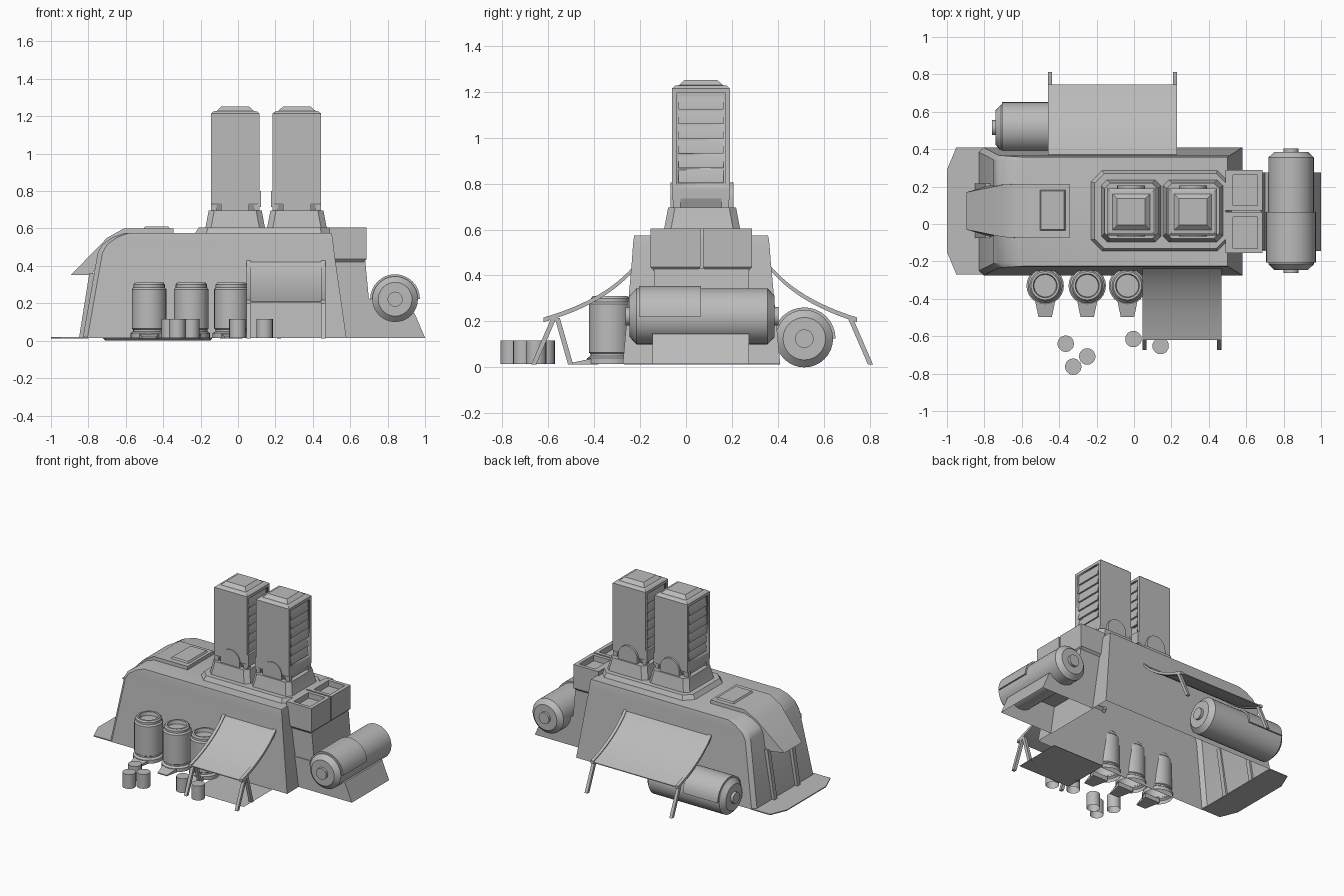
import bpy, bmesh, math

if "Cube" in bpy.data.objects:
    bpy.data.objects.remove(bpy.data.objects["Cube"])

grey = bpy.data.materials.new("plain_grey")
grey.diffuse_color = (0.5, 0.5, 0.5, 1)
grey.use_nodes = True
grey.node_tree.nodes["Principled BSDF"].inputs["Base Color"].default_value = grey.diffuse_color
CY = 0.07  # middle of the hull in y


def make(name, verts, faces, angle=30):
    me = bpy.data.meshes.new(name)
    me.from_pydata(verts, [], faces)
    bm = bmesh.new()
    bm.from_mesh(me)
    bmesh.ops.recalc_face_normals(bm, faces=bm.faces)
    bm.to_mesh(me)
    bm.free()
    me.materials.append(grey)
    me.shade_smooth()
    me.set_sharp_from_angle(angle=math.radians(angle))
    ob = bpy.data.objects.new(name, me)
    bpy.context.collection.objects.link(ob)
    return ob


def loft(name, rings, angle=30, bottom=True):
    n = len(rings[0])
    faces = [tuple(range((len(rings) - 1) * n, len(rings) * n))]
    if bottom:
        faces.append(tuple(range(n)))
    for r in range(len(rings) - 1):
        for i in range(n):
            j = (i + 1) % n
            faces.append((r * n + i, r * n + j, (r + 1) * n + j, (r + 1) * n + i))
    return make(name, [p for ring in rings for p in ring], faces, angle)


def rect(x0, x1, y0, y1, z, c=0.0):
    """Rectangle at height z, with cut corners when c > 0."""
    if not c:
        return [(x0, y0, z), (x1, y0, z), (x1, y1, z), (x0, y1, z)]
    return [(x0 + c, y0, z), (x1 - c, y0, z), (x1, y0 + c, z), (x1, y1 - c, z),
            (x1 - c, y1, z), (x0 + c, y1, z), (x0, y1 - c, z), (x0, y0 + c, z)]


def extrude(name, pts, axis, a, b):
    """Profile (x,z) pushed along y, or (y,z) pushed along x."""
    put = (lambda p, t: (t, p[0], p[1])) if axis == 'x' else (lambda p, t: (p[0], t, p[1]))
    return loft(name, [[put(p, t) for p in pts] for t in (a, b)])


def lathe(name, profile, centre, axis='z', n=24, bottom=True):
    """Profile of (radius, distance along axis)."""
    rings = []
    for r, t in profile:
        ring = []
        for i in range(n):
            u, v = r * math.cos(math.tau * i / n), r * math.sin(math.tau * i / n)
            d = {'x': (t, u, v), 'y': (u, t, v), 'z': (u, v, t)}[axis]
            ring.append(tuple(c + e for c, e in zip(centre, d)))
        rings.append(ring)
    return loft(name, rings, 30, bottom)


# --- hull (open below, cut corners only at the entry end), ramp and door hood ---
def hull_ring(x0, x1, y0, y1, z, c=0.025):
    return [(x0 + c, y0, z), (x1, y0, z), (x1, y1, z), (x0 + c, y1, z),
            (x0, y1 - c, z), (x0, y0 + c, z)]


loft("hull", [hull_ring(-0.83, 0.58, -0.275, 0.41, 0.015),
              hull_ring(-0.75, 0.515, -0.235, 0.368, 0.47),
              hull_ring(-0.725, 0.51, -0.232, 0.365, 0.515),
              hull_ring(-0.67, 0.505, -0.229, 0.361, 0.553),
              hull_ring(-0.61, 0.50, -0.225, 0.357, 0.575)], bottom=False)

ramp = [(-1, -0.15), (-0.95, -0.27), (-0.8, -0.27), (-0.8, 0.41), (-0.95, 0.41), (-1, 0.29)]
loft("entry_ramp", [[(x, y, z) for x, y in ramp] for z in (0.013, 0.02)])

hood = [(-0.345, 0.57, 0.145), (-0.345, 0.60, 0.145), (-0.61, 0.60, 0.145), (-0.70, 0.55, 0.14),
        (-0.895, 0.35, 0.10), (-0.78, 0.35, 0.135), (-0.72, 0.49, 0.14), (-0.60, 0.565, 0.145)]
loft("door_hood", [[(x, CY + s * w, z) for x, z, w in hood] for s in (-1, 1)])
for s in (-1, 1):
    y = CY + s * 0.13
    extrude("door_post", [(-0.85, 0.015), (-0.795, 0.36), (-0.76, 0.36), (-0.815, 0.015)],
            'y', y - 0.016, y + 0.016)

# --- roof hatch ---
loft("roof_hatch", [rect(-0.505, -0.365, -0.037, 0.183, 0.598),
                    rect(-0.497, -0.373, -0.03, 0.176, 0.611)])

# --- tower bases ---
loft("roof_plinth", [rect(-0.23, 0.505, -0.145, 0.285, 0.575, 0.06),
                     rect(-0.21, 0.49, -0.13, 0.27, 0.605, 0.05)])

for cx, inner in ((-0.015, 1), (0.315, -1)):
    loft("tower_base", [rect(cx - 0.16, cx + 0.16, CY - 0.165, CY + 0.165, 0.605, 0.03),
                        rect(cx - 0.157, cx + 0.157, CY - 0.163, CY + 0.163, 0.615, 0.03),
                        rect(cx - 0.142, cx + 0.142, CY - 0.148, CY + 0.148, 0.695, 0.03)])

    # tower with sunken vent panels on its two x sides
    def sq(inset, z):
        return rect(cx - 0.13 + inset, cx + 0.13 - inset, CY - 0.005 - 0.126 + inset,
                    CY - 0.005 + 0.126 - inset, z)
    tower = loft("tower", [sq(0.02, 0.69), sq(0, 0.735), sq(0, 0.775), sq(0, 1.214),
                           sq(0.014, 1.226), sq(0.03, 1.228), sq(0.055, 1.251)], 10)
    bm = bmesh.new()
    bm.from_mesh(tower.data)
    panels = [f for f in bm.faces if abs(f.normal.x) > 0.99 and f.calc_area() > 0.05]
    bmesh.ops.inset_individual(bm, faces=panels, thickness=0.028)
    bmesh.ops.inset_individual(bm, faces=panels, thickness=0.0005, depth=-0.014)
    bm.to_mesh(tower.data)
    bm.free()

    for s in (-1, 1):
        # vent slats
        xo, xi = cx + s * 0.128, cx + s * 0.115
        for i in range(6):
            z = 0.803 + i * 0.0638
            extrude("vent_slat", [(xi, z), (xo, z), (xo, z + 0.012), (xi, z + 0.06)],
                    'y', CY - 0.103, CY + 0.093)
        # round-topped clamp on the y sides
        arch = [(cx - 0.075, 0.69), (cx + 0.075, 0.69)] + [
            (cx + 0.075 * math.cos(math.pi * i / 12), 0.73 + 0.075 * math.sin(math.pi * i / 12))
            for i in range(13)]
        extrude("tower_clamp", arch, 'y', CY + s * 0.09, CY + s * 0.137)
        # low feet beside the base of the tower
        for t in (-1, 1):
            ys = sorted((CY - 0.005 + t * 0.09, CY - 0.005 + t * 0.122))
            xs = sorted((cx + s * 0.1, cx + s * 0.13))
            loft("tower_foot", [rect(*xs, *ys, 0.692), rect(*xs, *ys, 0.74)])
    # plate on the side facing the other tower
    xs = sorted((cx + inner * 0.12, cx + inner * 0.139))
    loft("inner_plate", [rect(*xs, -0.06, 0.19, 0.715), rect(*xs, -0.06, 0.19, 0.80)])

# --- rear step, open boxes and tank cradle ---
loft("rear_step", [rect(0.53, 0.70, -0.14, 0.275, 0.22), rect(0.5, 0.68, -0.14, 0.275, 0.43)])
loft("tank_cradle", [rect(0.575, 1.0, -0.145, 0.275, 0.015), rect(0.56, 0.945, -0.145, 0.275, 0.145),
                     rect(0.55, 0.70, -0.145, 0.275, 0.225)], 10, False)
for y0, y1 in ((-0.155, 0.063), (0.073, 0.288)):
    loft("open_box", [rect(0.49, 0.672, y0 + 0.015, y1 - 0.015, 0.42),
                      rect(0.49, 0.687, y0, y1, 0.437),
                      rect(0.49, 0.687, y0, y1, 0.605),
                      rect(0.53, 0.66, y0 + 0.025, y1 - 0.025, 0.605),
                      rect(0.53, 0.66, y0 + 0.025, y1 - 0.025, 0.565)])


# --- tanks with half shells ---
def tank(name, centre, axis, half, r, shell0, shell1):
    side = [(0.04, half + 0.048), (0.04, half + 0.03), (r * 0.74, half + 0.03), (r, half)]
    lathe(name, side + [(q, -t) for q, t in reversed(side)], centre, axis, 32)
    k = 0 if axis == 'x' else 1
    u, w = centre[1 - k], centre[2]
    arc = [(u + q * math.cos(math.pi * i / 16), w + q * math.sin(math.pi * i / 16))
           for q, order in ((r + 0.011, range(17)), (r - 0.005, range(16, -1, -1))) for i in order]
    extrude(name + "_shell", arc, axis, shell0, shell1)


tank("rear_tank", (0.84, 0.07, 0.222), 'y', 0.285, 0.122, -0.205, 0.065)
tank("side_tank", (-0.43, 0.515, 0.125), 'x', 0.28, 0.125, -0.705, -0.43)


# --- awnings on both long sides, with a smooth sag ---
def awning(side, x0, x1, reach):
    sag = []
    for i in range(13):
        t = i / 12
        a, b, c = (1 - t) ** 2, 2 * t * (1 - t), t * t
        sag.append((a * 0.295 + b * 0.42 + c * reach, a * 0.435 + b * 0.285 + c * 0.207))

    def strip(t):
        return [(CY + side * y, z + t) for y, z in sag] + [(CY + side * y, z - t) for y, z in reversed(sag)]
    extrude("awning_cloth", strip(0.003), 'x', x0, x1)
    for a in (x0, x1 - 0.022):
        extrude("awning_rail", strip(0.01), 'x', a, a + 0.022)
        ends = [(0.645, 0.733)] + ([(0.63, 0.572)] if side < 0 else [])
        for top, foot in ends:
            p, q, w = CY + side * top, CY + side * foot, 0.011
            extrude("awning_leg", [(p - w, 0.215), (p + w, 0.215), (q + w, 0.012), (q - w, 0.012)],
                    'x', a, a + 0.022)


awning(-1, 0.045, 0.467, 0.69)
awning(1, -0.46, 0.23, 0.675)
make("ground_mat", rect(0.05, 0.465, -0.60, -0.25, 0.015), [(0, 1, 2, 3)])

# --- canisters with foot spouts ---
for x in (-0.475, -0.25, -0.035):
    lathe("canister", [(0.10, 0.015), (0.10, 0.04), (0.086, 0.05), (0.086, 0.06), (0.093, 0.065),
                       (0.093, 0.275), (0.084, 0.285), (0.084, 0.30), (0.076, 0.31),
                       (0.064, 0.31), (0.060, 0.285)], (x, -0.33, 0), bottom=False)
    spout = [((x - 0.06, x + 0.06), -0.38, 0.045), ((x - 0.036, x + 0.036), -0.497, 0.02)]
    loft("canister_spout", [[(a, y, 0.013), (b, y, 0.013), (b, y, z), (a, y, z)]
                            for (a, b), y, z in spout])

# --- loose drums ---
for x, y in ((-0.365, -0.64), (-0.325, -0.763), (-0.25, -0.708), (-0.003, -0.615), (0.142, -0.652)):
    lathe("drum", [(0.044, 0.015), (0.044, 0.117)], (x, y, 0), 'z', 20, False)
